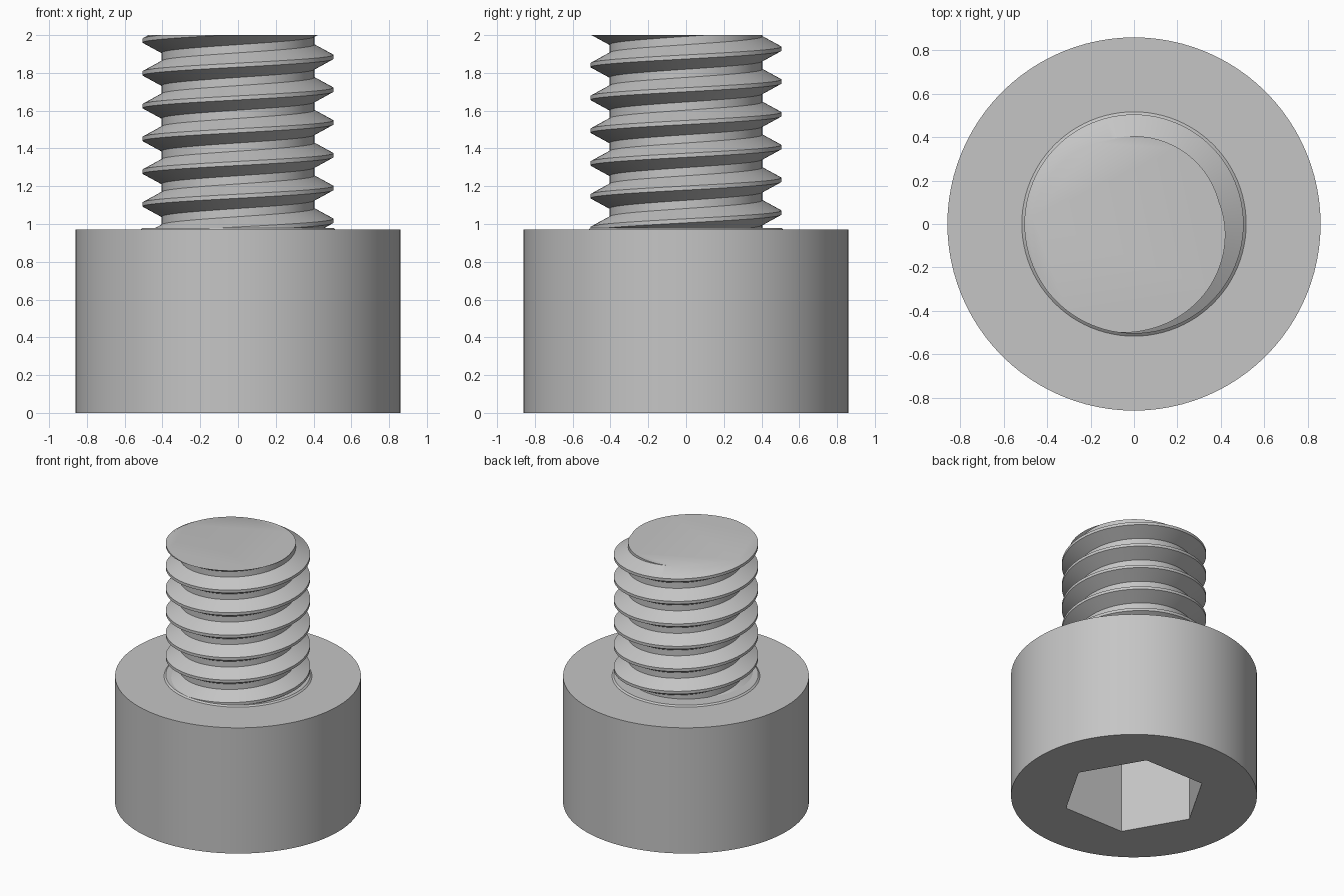
import bpy, bmesh, math
from mathutils import Vector

cube = bpy.data.objects.get("Cube")
if cube:
    bpy.data.objects.remove(cube, do_unlink=True)

SEGMENTS = 96
STEP = math.tau / SEGMENTS

steel = bpy.data.materials.new("grey steel")
steel.use_nodes = True
colour = (0.56, 0.56, 0.56, 1)
steel.diffuse_color = colour
steel.node_tree.nodes["Principled BSDF"].inputs["Base Color"].default_value = colour


def polar(radius, angle, z):
    return (radius * math.cos(angle), radius * math.sin(angle), z)


def finish(bm, name):
    bmesh.ops.remove_doubles(bm, verts=bm.verts, dist=0.0001)
    bmesh.ops.recalc_face_normals(bm, faces=bm.faces)
    mesh = bpy.data.meshes.new(name)
    bm.to_mesh(mesh)
    bm.free()
    mesh.materials.append(steel)
    obj = bpy.data.objects.new(name, mesh)
    bpy.context.collection.objects.link(obj)
    bpy.ops.object.select_all(action="DESELECT")
    obj.select_set(True)
    bpy.context.view_layer.objects.active = obj
    bpy.ops.object.shade_smooth_by_angle(angle=math.radians(30))
    return obj


def circle(radius):
    return lambda angle: radius


def hexagon(corner_radius):
    sector = math.pi / 3
    flat = corner_radius * math.cos(sector / 2)
    return lambda angle: flat / math.cos(angle % sector - sector / 2)


def lathe(name, rows):
    """Join rings of (radius rule, height) and cap both ends."""
    bm = bmesh.new()
    rings = [[bm.verts.new(polar(rule(i * STEP), i * STEP, z)) for i in range(SEGMENTS)]
             for rule, z in rows]
    for a, b in zip(rings, rings[1:]):
        for i in range(SEGMENTS):
            j = (i + 1) % SEGMENTS
            bm.faces.new((a[i], a[j], b[j], b[i]))
    bm.faces.new(rings[0])
    bm.faces.new(rings[-1])
    return finish(bm, name)


# Cylindrical head with a thin collar on top and a hexagonal socket underneath
HEAD_TOP = 0.97
lathe("socket_head", [
    (circle(0.505), HEAD_TOP + 0.01),
    (circle(0.517), HEAD_TOP),
    (circle(0.86), HEAD_TOP),
    (circle(0.86), 0),
    (hexagon(0.505), 0),
    (hexagon(0.505), 0.6),
])

# Right-handed thread: one ridge profile swept along a helix
PITCH, CREST, ROOT = 0.1735, 0.505, 0.405
START, TURNS = 0.67, 9
crest_half, root_half = PITCH / 16, PITCH / 8
profile = [
    (CREST, -crest_half),
    (CREST, crest_half),
    (ROOT, PITCH / 2 - root_half),
    (ROOT, PITCH / 2 + root_half),
    (CREST, PITCH - crest_half),
]
bm = bmesh.new()
sections = [[bm.verts.new(polar(r, i * STEP, START + PITCH * i / SEGMENTS + dz))
             for r, dz in profile] for i in range(SEGMENTS * TURNS + 1)]
for a, b in zip(sections, sections[1:]):
    for k in range(len(profile) - 1):
        bm.faces.new((a[k], b[k], b[k + 1], a[k + 1]))
bmesh.ops.remove_doubles(bm, verts=bm.verts, dist=0.0001)

# Trim the thread level at both ends and close it
for height, side in ((2.0, 1), (0.9, -1)):
    bmesh.ops.bisect_plane(bm, geom=bm.verts[:] + bm.edges[:] + bm.faces[:], dist=0.00001,
                           plane_co=Vector((0, 0, height)), plane_no=Vector((0, 0, side)),
                           clear_outer=True)
    rim = [e for e in bm.edges if e.is_boundary
           and all(abs(v.co.z - height) < 0.0005 for v in e.verts)]
    bmesh.ops.edgeloop_fill(bm, edges=rim)
finish(bm, "threaded_shank")
